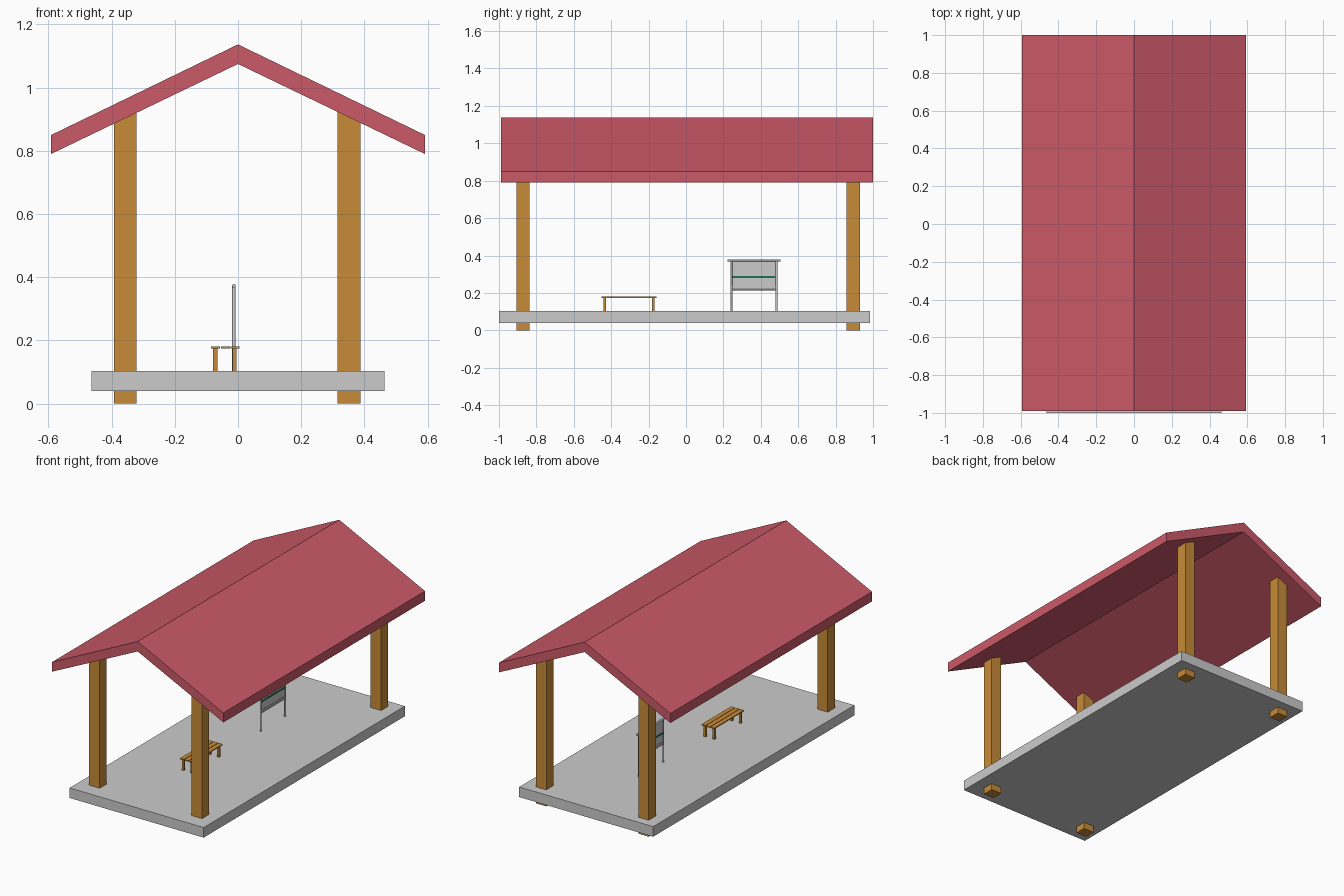
import bpy, math
from mathutils import Vector

if "Cube" in bpy.data.objects:
    bpy.data.objects.remove(bpy.data.objects["Cube"])


def material(name, rgb):
    m = bpy.data.materials.new(name)
    m.diffuse_color = (*rgb, 1)
    m.use_nodes = True
    m.node_tree.nodes["Principled BSDF"].inputs["Base Color"].default_value = m.diffuse_color
    return m


RED = material("roof_red", (0.60, 0.10, 0.14))
WOOD = material("wood", (0.58, 0.26, 0.04))
GREEN = material("green", (0.01, 0.17, 0.10))


def prism(name, profile, y0, y1, mat=None):
    """Extrude an x-z profile along y."""
    n = len(profile)
    verts = [(x, y, z) for y in (y0, y1) for x, z in profile]
    faces = [tuple(range(n)), tuple(range(2 * n - 1, n - 1, -1))]
    faces += [(i, i + n, (i + 1) % n + n, (i + 1) % n) for i in range(n)]
    me = bpy.data.meshes.new(name)
    me.from_pydata(verts, [], faces)
    ob = bpy.data.objects.new(name, me)
    bpy.context.collection.objects.link(ob)
    if mat:
        me.materials.append(mat)
    return ob


def box(name, x0, x1, y0, y1, z0, z1, mat=None):
    return prism(name, [(x0, z0), (x1, z0), (x1, z1), (x0, z1)], y0, y1, mat)


def tube(name, a, b, r):
    a, b = Vector(a), Vector(b)
    bpy.ops.mesh.primitive_cylinder_add(vertices=16, radius=r, depth=(b - a).length,
                                        location=(a + b) / 2)
    ob = bpy.context.object
    ob.name = name
    ob.rotation_euler = (b - a).to_track_quat('Z', 'Y').to_euler()
    bpy.ops.object.shade_smooth_by_angle(angle=math.radians(40))


# Floor slab
box("floor_slab", -0.463, 0.463, -1.0, 0.985, 0.04, 0.103)

# Gabled roof
prism("roof", [(-0.592, 0.79), (0, 1.075), (0.592, 0.79),
               (0.592, 0.85), (0, 1.137), (-0.592, 0.85)], -0.99, 1.0, RED)

# Four posts, tops buried in the roof
for x in (-0.357, 0.351):
    for y in (-0.872, 0.894):
        box("post", x - 0.036, x + 0.036, y - 0.035, y + 0.035, 0, 0.925, WOOD)

# Bench: three slats on four legs
for x in (-0.085, -0.054, -0.023):
    box("bench_slat", x, x + 0.028, -0.452, -0.158, 0.174, 0.18, WOOD)
for x in (-0.079, -0.018):
    for y in (-0.441, -0.181):
        box("bench_leg", x, x + 0.014, y, y + 0.012, 0.10, 0.175, WOOD)

# Notice board: tubular frame
BX = -0.013
for y in (0.243, 0.484):
    tube("board_leg", (BX, y, 0.042), (BX, y, 0.372), 0.0055)
tube("board_top_rail", (BX, 0.222, 0.373), (BX, 0.505, 0.373), 0.0055)
tube("board_bottom_rail", (BX, 0.243, 0.217), (BX, 0.484, 0.217), 0.0045)

# Board panel, ledge and green stripe
box("board_panel", BX - 0.002, BX + 0.002, 0.246, 0.481, 0.217, 0.373)
box("board_ledge", BX - 0.004, BX + 0.004, 0.246, 0.481, 0.228, 0.234)
box("board_stripe", BX - 0.004, BX + 0.004, 0.248, 0.476, 0.281, 0.291, GREEN)
